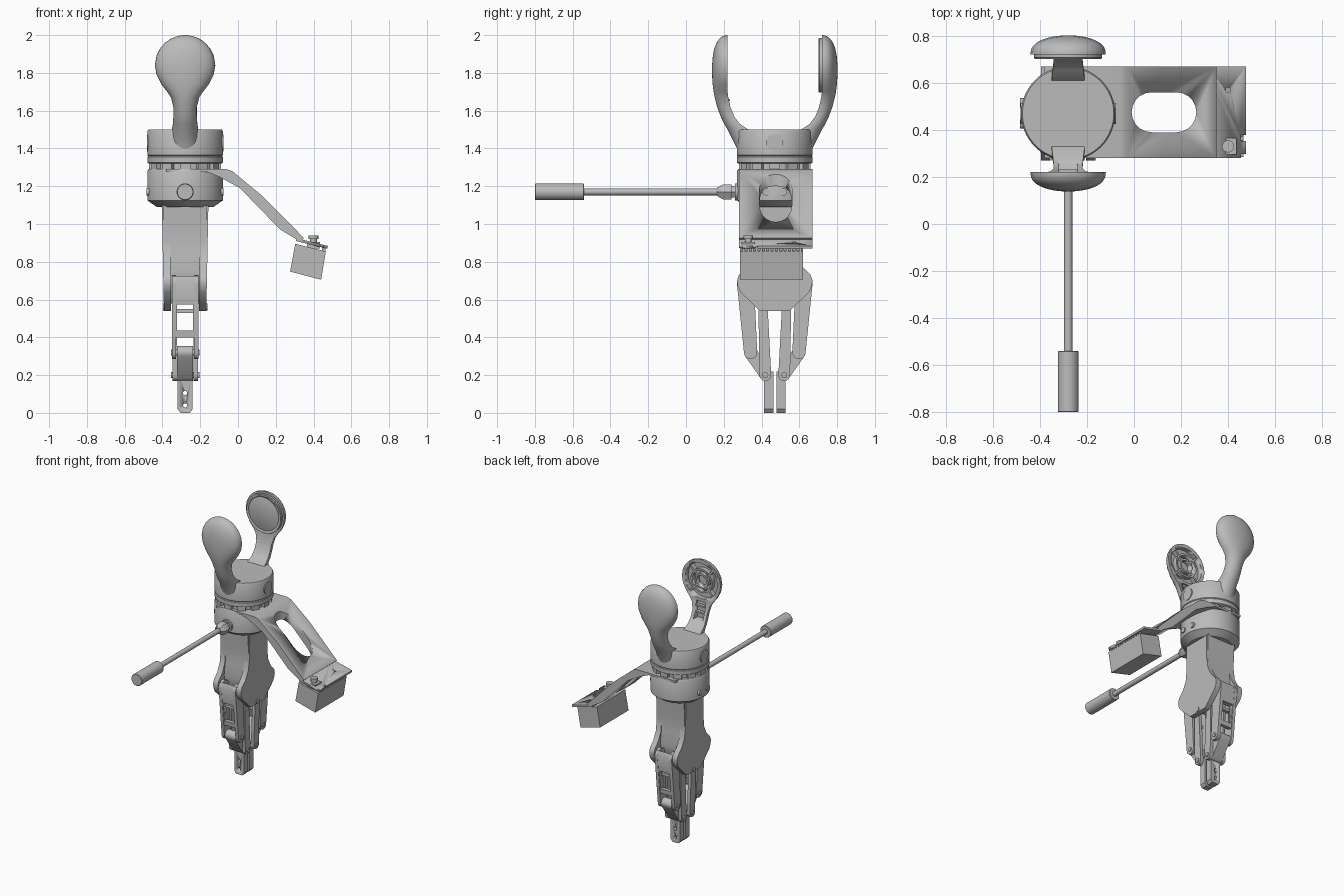
import bpy, bmesh
from math import sin, cos, pi, radians, atan2, acos, hypot
from mathutils import Vector, Matrix

if "Cube" in bpy.data.objects:
    bpy.data.objects.remove(bpy.data.objects["Cube"])

CX, CY = -0.28, 0.47        # main vertical axis

grey = bpy.data.materials.new("plain grey")
grey.use_nodes = True
grey.diffuse_color = (0.5, 0.5, 0.5, 1)
grey.node_tree.nodes["Principled BSDF"].inputs["Base Color"].default_value = (0.5, 0.5, 0.5, 1)


def finish(name, bm, smooth=True):
    bmesh.ops.recalc_face_normals(bm, faces=bm.faces)
    mesh = bpy.data.meshes.new(name)
    bm.to_mesh(mesh)
    bm.free()
    ob = bpy.data.objects.new(name, mesh)
    bpy.context.collection.objects.link(ob)
    mesh.materials.append(grey)
    if smooth:
        bpy.ops.object.select_all(action='DESELECT')
        ob.select_set(True)
        bpy.context.view_layer.objects.active = ob
        bpy.ops.object.shade_smooth_by_angle(angle=radians(35))
    return ob


def loft(name, rings):
    """Skin a list of closed point loops and cap both ends."""
    bm = bmesh.new()
    rows = [[bm.verts.new(p) for p in ring] for ring in rings]
    n = len(rows[0])
    for a, b in zip(rows, rows[1:]):
        for i in range(n):
            j = (i + 1) % n
            bm.faces.new((a[i], a[j], b[j], b[i]))
    bm.faces.new(rows[0])
    bm.faces.new(rows[-1])
    return finish(name, bm)


def prism(name, pts, axis, lo, hi):
    """Extrude a 2D outline along x, y or z."""
    place = {'x': lambda p, t: (t, p[0], p[1]),
             'y': lambda p, t: (p[0], t, p[1]),
             'z': lambda p, t: (p[0], p[1], t)}[axis]
    return loft(name, [[place(p, t) for p in pts] for t in (lo, hi)])


def turned(name, origin, axis, profile, n=48):
    """Solid of revolution from (distance, radius) pairs."""
    turn = Vector(axis).to_track_quat('Z', 'Y')
    return loft(name, [[Vector(origin) + turn @ Vector((r * cos(2 * pi * i / n), r * sin(2 * pi * i / n), d))
                        for i in range(n)] for d, r in profile])


def tube(name, origin, axis, r0, r1, depth):
    ob = turned(name, origin, axis, [(0, r1), (depth, r1)])
    cut(ob, turned("cutter", origin, axis, [(-.1, r0), (depth + .1, r0)]))
    return ob


def box(name, x0, x1, y0, y1, z0, z1):
    return prism(name, [(x0, y0), (x1, y0), (x1, y1), (x0, y1)], 'z', z0, z1)


def capsule(a, ra, b, rb, n=10):
    """Outline of two circles joined by their tangents."""
    dx, dz = b[0] - a[0], b[1] - a[1]
    ang, t = atan2(dz, dx), acos((ra - rb) / hypot(dx, dz))
    pts = [(a[0] + ra * cos(ang + t + (2 * pi - 2 * t) * i / n),
            a[1] + ra * sin(ang + t + (2 * pi - 2 * t) * i / n)) for i in range(n + 1)]
    return pts + [(b[0] + rb * cos(ang - t + 2 * t * i / n),
                   b[1] + rb * sin(ang - t + 2 * t * i / n)) for i in range(n + 1)]


def cut(ob, cutter):
    cutter.hide_render = True
    mod = ob.modifiers.new("cut", 'BOOLEAN')
    mod.operation, mod.object, mod.solver = 'DIFFERENCE', cutter, 'EXACT'
    bpy.context.view_layer.objects.active = ob
    bpy.ops.object.modifier_apply(modifier=mod.name)
    bpy.data.objects.remove(cutter)


# Collars and the toothed joint between them
turned("upper_collar", (CX, CY, 0), (0, 0, 1),
       [(1.32, .192), (1.325, .2), (1.355, .2), (1.36, .196), (1.365, .2), (1.49, .2), (1.5, .194)], 64)
turned("joint_core", (CX, CY, 0), (0, 0, 1), [(1.28, .17), (1.33, .17)])
turned("lower_collar", (CX, CY, 0), (0, 0, 1),
       [(1.09, .15), (1.125, .2), (1.28, .2), (1.29, .194)], 64)
for k in range(12):
    tooth = box("joint_tooth", .15, .19, -.028, .028, 1.285, 1.325)
    tooth.matrix_world = Matrix.Translation((CX, CY, 0)) @ Matrix.Rotation(k * pi / 6, 4, 'Z')
for s in (1, -1):
    turned("collar_plug", (CX + s * .17, CY, 1.43), (s, 0, 0), [(0, .045), (.033, .045)])
    for dy in (-.045, .045):
        turned("collar_screw", (CX + s * .17, CY + dy, 1.17), (s, 0, 0), [(0, .02), (.034, .02)], 16)

# Two paddle arms: z, half width, inner and outer distance from the axis
ARM = [(1.36, .08, .1, .19), (1.4, .078, .1, .2), (1.45, .075, .12, .225), (1.5, .07, .14, .25),
       (1.53, .065, .185, .268), (1.57, .062, .215, .287), (1.62, .062, .235, .305),
       (1.67, .075, .246, .318), (1.7, .095, .25, .324), (1.74, .126, .25, .329),
       (1.79, .151, .25, .332), (1.84, .16, .25, .332), (1.89, .152, .25, .328),
       (1.93, .132, .25, .32), (1.96, .106, .25, .308), (1.98, .078, .25, .294),
       (1.993, .046, .25, .278), (2.0, .012, .25, .26)]


def paddle(name, s):
    rings = []
    for z, w, inner, outer in ARM:
        ring = []
        for i in range(25):
            t = pi * i / 24
            ring.append((CX + w * cos(t), CY + s * (inner + (outer - inner) * sin(t) ** .8), z))
        rings.append(ring)
    return loft(name, rings)


paddle("back_arm", 1)
front_arm = paddle("front_arm", -1)
HEAD = 1.84
turned("back_pad", (CX, CY + .255, HEAD), (0, -1, 0), [(0, .145), (.018, .145), (.02, .142)])
tube("back_pad_rim", (CX, CY + .24, HEAD), (0, -1, 0), .125, .142, .008)

# Hollow inner side of the front arm with ribs
cut(front_arm, turned("cutter", (CX, CY - .2, HEAD), (0, -1, 0), [(0, .132), (.085, .132)]))
cut(front_arm, box("cutter", CX - .038, CX + .038, CY - .262, CY - .18, 1.56, 1.69))
for r in (.04, .075):
    tube("rib_ring", (CX, CY - .252, HEAD), (0, -1, 0), r, r + .014, .04)
for k in range(4):
    spoke = box("rib_spoke", .05, .135, -.285, -.254, -.007, .007)
    spoke.matrix_world = Matrix.Translation((CX, CY, HEAD)) @ Matrix.Rotation(pi / 4 + k * pi / 2, 4, 'Y')
for z in (1.6, 1.65):
    box("neck_rib", CX - .04, CX + .04, CY - .265, CY - .238, z, z + .012)

# Side handle: nuts, rod and grip
AIM = (0, -1, 0)
turned("rod_boss", (CX, .29, 1.17), AIM, [(0, .045), (.03, .045)])
turned("rod_nut", (CX, .265, 1.17), AIM, [(0, .035), (.025, .035), (.025, .045), (.07, .045), (.085, .036), (.1, .025)], 6)
turned("rod", (CX, .2, 1.17), AIM, [(0, .018), (.75, .018)], 24)
turned("handle_grip", (CX, -.54, 1.17), AIM, [(0, .041), (.003, .044), (.257, .044), (.26, .041)])

# Bracket with its slot and end plate
bracket = prism("bracket", [(-.38, 1.29), (-.06, 1.29), (-.03, 1.28), (.127, 1.15), (.35, .925), (.33, .907),
                            (.224, .97), (.01, 1.19), (-.1, 1.25), (-.16, 1.275), (-.38, 1.275)], 'y', .28, .67)
cut(bracket, prism("cutter", capsule((.075, .475), .085, (.18, .475), .085), 'z', .7, 1.5))
plate = prism("bracket_end_plate", [(.31, .925), (.476, .884), (.473, .869), (.307, .91)], 'y', .28, .67)
cut(plate, turned("cutter", (.4, .57, .8), (0, 0, 1), [(0, .01), (.2, .01)], 16))
for y in (.28, .36):
    cut(plate, box("cutter", .455, .5, y - .008, y + .018, .8, 1))

# Control box under the plate, with pins and connector
prism("control_box", [(.303, .895), (.465, .855), (.44, .705), (.276, .748)], 'y', .285, .62)
for k in range(14):
    y = .3 + k * .023
    box("box_pin", .445, .463, y, y + .012, .845, .88)
box("connector_base", .365, .435, .295, .365, .87, .905)
turned("connector_post", (.4, .33, .89), (0, 0, 1), [(0, .018), (.03, .018), (.03, .026), (.05, .026)], 16)

# Gripper body: half outlines mirrored front to back, tapered in width
def mirrored(half):
    return [(CY + d, z) for d, z in half] + [(CY - d, z) for d, z in reversed(half)]


def taper(ob):
    for v in ob.data.vertices:
        v.co.x = CX + (v.co.x - CX) * (.92 + .16 * (v.co.z - .54))


taper(prism("gripper_body", mirrored([(.12, 1.12), (.108, .95), (.11, .84), (.125, .75), (.11, .66), (.05, .58)]),
            'x', CX - .115, CX + .115))
for s in (1, -1):
    xs = sorted((CX + s * .08, CX + s * .122))
    taper(prism("body_side_plate", mirrored([(.105, 1.1), (.105, .92), (.118, .83), (.15, .77), (.19, .73), (.2, .7),
                                             (.196, .67), (.182, .64), (.085, .545), (.07, .54)]), 'x', *xs))
    turned("body_screw", (CX + s * .1, CY, .56), (s, 0, 0), [(0, .018), (.018, .018)], 16)

# Two mirrored fingers: outer channel, inner links, tip and pins
for f in (1, -1):
    def at(d, z):
        return (CY + f * d, z)
    for s in (1, -1):
        def pair(a, b):
            return sorted((CX + s * a, CX + s * b))
        prism("outer_link", capsule(at(.155, .685), .045, at(.128, .32), .035), 'x', *pair(.047, .07))
        prism("inner_link", capsule(at(.063, .58), .024, at(.05, .2), .031), 'x', *pair(.044, .068))
        for d, z in ((.128, .32), (.05, .2)):
            turned("pivot_pin", (CX + s * .04, *at(d, z)), (s, 0, 0), [(0, .016), (.036, .016)], 16)
    web = prism("outer_link_web", [at(.185, .725), at(.2, .69), at(.166, .4), at(.14, .4), at(.15, .66)],
                'x', CX - .068, CX + .068)
    ys = sorted((CY + f * .05, CY + f * .3))
    cut(web, box("cutter", CX - .042, CX + .042, *ys, .435, .575))
    box("link_cross_bar", CX - .05, CX + .05, *sorted((CY + f * .13, CY + f * .155)), .53, .55)
    prism("finger_knuckle", capsule(at(.128, .32), .035, at(.05, .2), .03), 'x', CX - .043, CX + .043)
    tip = prism("finger_tip", [(CX - .04, .22), (CX + .04, .22), (CX + .04, .02), (CX + .025, 0),
                               (CX - .025, 0), (CX - .04, .02)], 'y', *sorted((CY + f * .008, CY + f * .056)))
    for z in (.04, .105):
        cut(tip, turned("cutter", (CX, CY - .2, z), (0, 1, 0), [(0, .011), (.4, .011)], 16))
